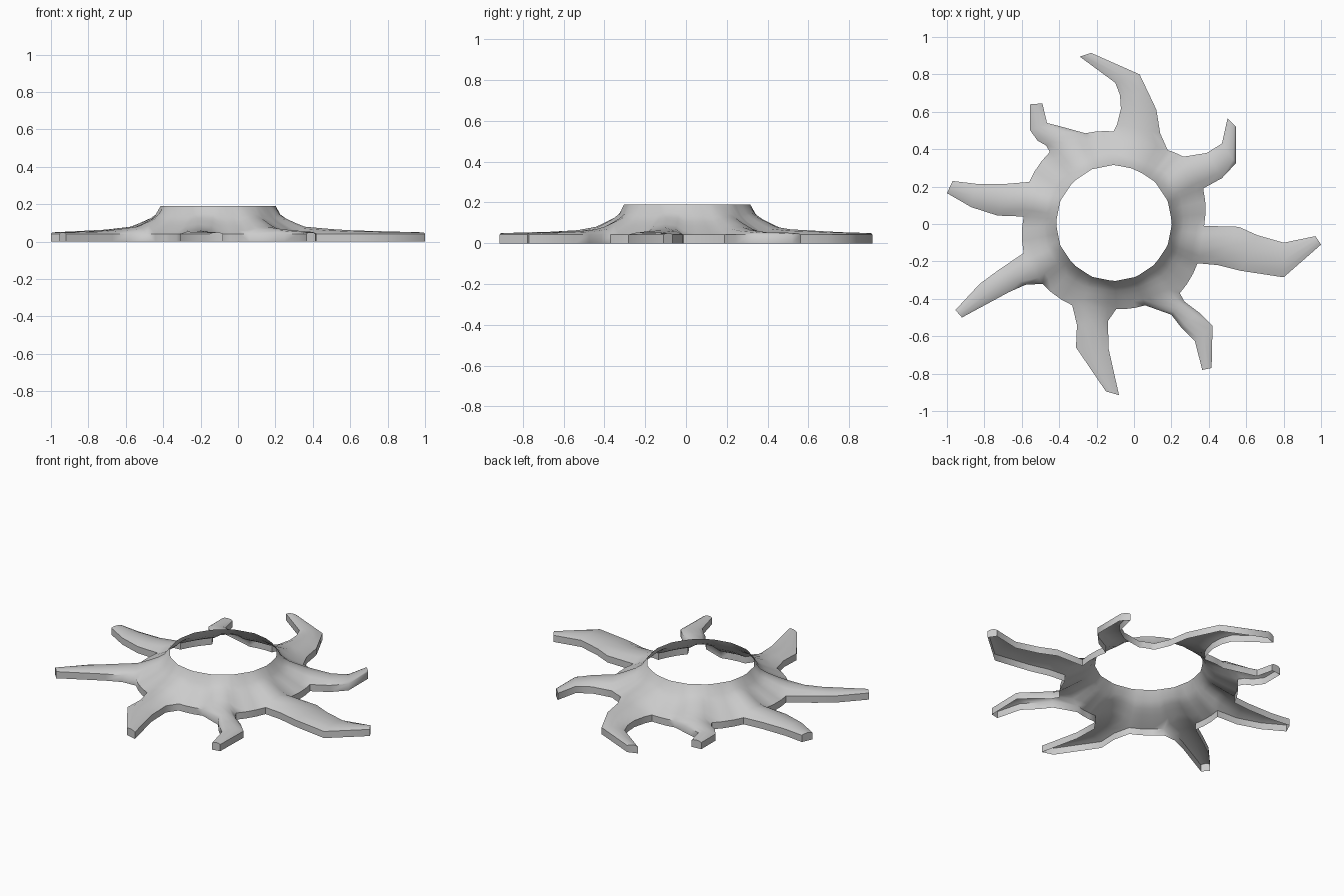
import bpy, bmesh, math

if "Cube" in bpy.data.objects:
    bpy.data.objects.remove(bpy.data.objects["Cube"])

CX, CY = -0.107, 0.005          # centre of the hole
HOLE_R, TOP_Z = 0.311, 0.19
EDGE_Z = 0.042                  # height of the vertical rim wall

# Arms, counter-clockwise: (right x, right y, left x, left y) from root to tip
ARMS = [
    [(.34, -.21, .375, -.01), (.45, -.22, .56, -.015), (.57, -.25, .66, -.06),
     (.80, -.285, .80, -.10), (1.0, -.11, .97, -.065)],
    [(.37, .19, .265, .36), (.47, .245, .39, .38), (.545, .325, .47, .43),
     (.545, .52, .50, .565)],
    [(.18, .395, -.11, .495), (.14, .485, -.09, .535), (.12, .61, -.07, .615),
     (.08, .695, -.075, .69), (.03, .80, -.10, .755), (-.23, .915, -.29, .895)],
    [(-.26, .485, -.45, .385), (-.35, .51, -.47, .42), (-.405, .525, -.515, .445),
     (-.465, .54, -.555, .50), (-.49, .645, -.555, .64)],
    [(-.56, .225, -.59, .04), (-.68, .215, -.73, .045), (-.845, .215, -.87, .09),
     (-.97, .23, -1.0, .165)],
    [(-.59, -.155, -.49, -.32), (-.73, -.25, -.58, -.325), (-.825, -.32, -.67, -.365),
     (-.955, -.46, -.92, -.50)],
    [(-.33, -.435, -.095, -.455), (-.305, -.54, -.14, -.52), (-.31, -.66, -.135, -.67),
     (-.15, -.895, -.08, -.915)],
    [(.06, -.435, .245, -.37), (.20, -.485, .27, -.415), (.25, -.55, .35, -.475),
     (.325, -.625, .42, -.545), (.365, -.78, .415, -.77)],
]
ACROSS = [(0, 0), (.2, .75), (.5, 1), (.8, .75), (1, 0)]   # arm cross-section
FLARE = [(0, 1), (.17, .63), (.36, .43), (.55, .29), (.78, .13), (1, 0)]  # body profile

bm = bmesh.new()


def arch(section, mid_z):
    """Arched row of points across an arm."""
    rx, ry, lx, ly = section
    return [(rx + (lx - rx) * u, ry + (ly - ry) * u, EDGE_Z + (mid_z - EDGE_Z) * h)
            for u, h in ACROSS]


def strip(a, b):
    """Quads between two rows of vertices."""
    for i in range(len(a) - 1):
        bm.faces.new((a[i], b[i], b[i + 1], a[i + 1]))


def verts(points):
    return [bm.verts.new(p) for p in points]


def polar(p):
    return math.atan2(p[1] - CY, p[0] - CX), math.hypot(p[0] - CX, p[1] - CY)


rim = []                        # outer edge of the body
for k, arm in enumerate(ARMS):
    # Arm shell with side walls and a closed tip
    prev = None
    for n, sec in enumerate(arm):
        t = n / (len(arm) - 1)
        row = arch(sec, .08 - .03 * t ** .6)
        if n == 0:
            rim += row
        full = [(*row[0][:2], 0)] + row + [(*row[-1][:2], 0)]
        cur = verts(full)
        if prev:
            strip(prev, cur)
        prev = cur
    bm.faces.new(prev[::-1])

    # Body edge and wall in the gap before the next arm
    nxt = ARMS[(k + 1) % len(ARMS)][0]
    a0, r0 = polar(arm[0][2:])
    a1, r1 = polar(nxt[:2])
    a1 = a0 + (a1 - a0) % math.tau
    gap = [(CX + math.cos(a0 + (a1 - a0) * s) * (r0 + (r1 - r0) * s),
            CY + math.sin(a0 + (a1 - a0) * s) * (r0 + (r1 - r0) * s), EDGE_Z)
           for s in (0, .33, .67, 1)]
    strip(verts(gap), verts([(x, y, 0) for x, y, z in gap]))
    rim += gap[1:-1]

# Flared body from the hole down to the rim
rings = []
for t, f in FLARE:
    ring = []
    for x, y, z in rim:
        a, r = polar((x, y))
        side = math.tau / 16
        hole = HOLE_R * math.cos(side / 2) / math.cos(a % side - side / 2)
        q = hole + (r - hole) * t
        ring.append((CX + q * math.cos(a), CY + q * math.sin(a), z + (TOP_Z - z) * f))
    rings.append(verts(ring + ring[:1]))
for a, b in zip(rings, rings[1:]):
    strip(a, b)

bmesh.ops.remove_doubles(bm, verts=bm.verts[:], dist=0.0005)
mesh = bpy.data.meshes.new("flared_ring_with_arms")
bm.to_mesh(mesh)
bm.free()
obj = bpy.data.objects.new("flared_ring_with_arms", mesh)
bpy.context.collection.objects.link(obj)
bpy.context.view_layer.objects.active = obj
obj.select_set(True)
bpy.ops.object.shade_smooth_by_angle(angle=math.radians(55))
